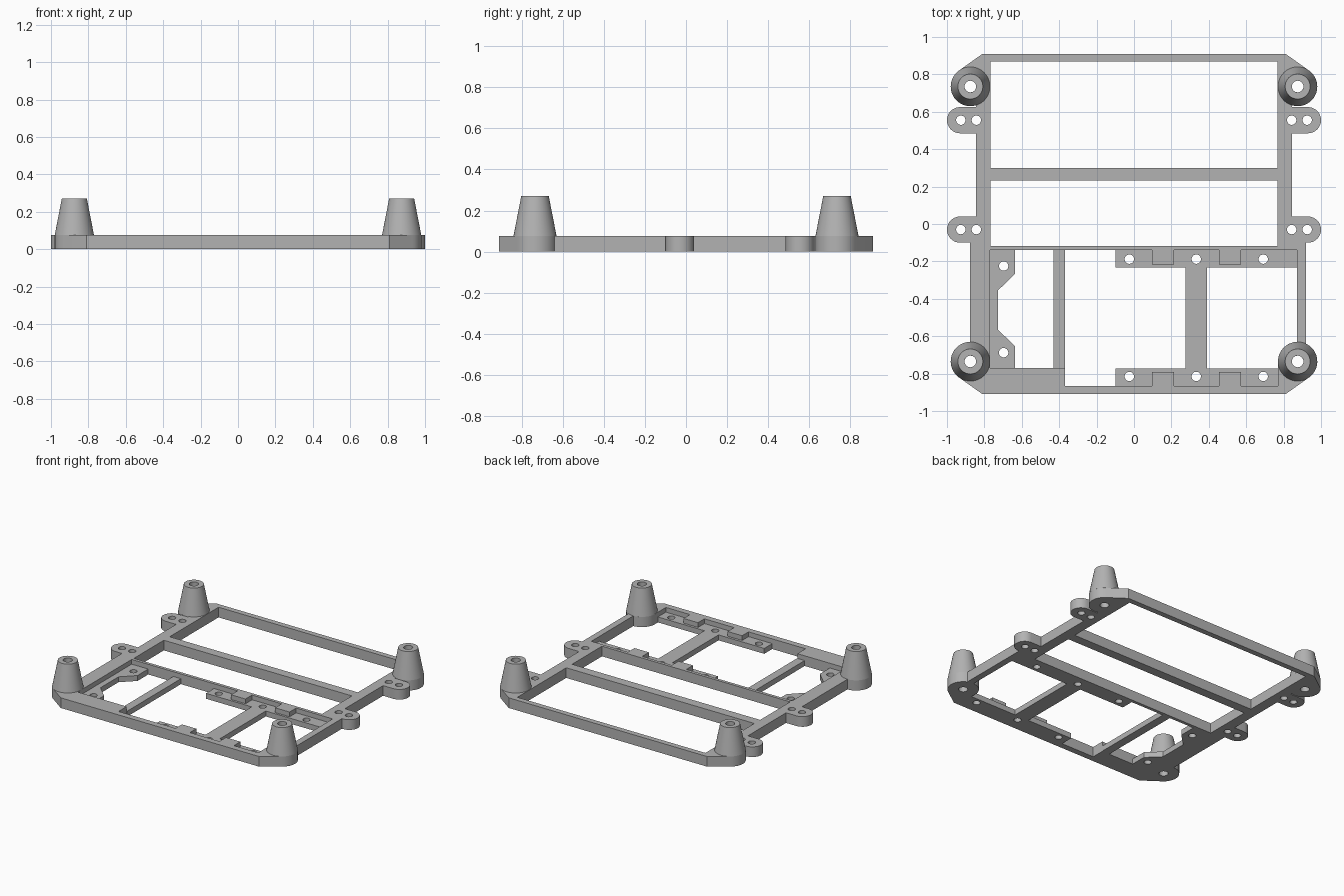
import bpy, bmesh
from math import sin, cos, pi, radians, acos, degrees

if "Cube" in bpy.data.objects:
    bpy.data.objects.remove(bpy.data.objects["Cube"], do_unlink=True)

H, LOW, TOP = 0.075, 0.04, 0.27          # frame, shelf and post heights
PX, PY, PR = 0.875, 0.735, 0.105         # post position and base radius
HOLE, BORE = 0.025, 0.031
TABX, TABR, TABS = 0.93, 0.07, (-0.03, 0.555)

grey = bpy.data.materials.new("light_grey")
grey.use_nodes = True
colour = (0.45, 0.45, 0.45, 1)
grey.diffuse_color = colour
grey.node_tree.nodes["Principled BSDF"].inputs["Base Color"].default_value = colour


def arc(cx, cy, r, a, b, n=16):
    return [(cx + r * cos(radians(a + (b - a) * i / n)),
             cy + r * sin(radians(a + (b - a) * i / n))) for i in range(n + 1)]


def circle(cx, cy, r, n=32):
    return arc(cx, cy, r, 0, 360, n)[:-1]


def rect(x0, x1, y0, y1):
    return [(x0, y0), (x1, y0), (x1, y1), (x0, y1)]


def finish(ob):
    ob.data.materials.clear()
    ob.data.materials.append(grey)
    bpy.ops.object.select_all(action="DESELECT")
    ob.select_set(True)
    bpy.context.view_layer.objects.active = ob
    bpy.ops.object.shade_smooth_by_angle(angle=radians(30))


def plate(name, loops, z0, z1):
    """Flat slab: first loop is the outline, the others are holes."""
    cu = bpy.data.curves.new(name + "_outline", "CURVE")
    cu.dimensions = "2D"
    cu.fill_mode = "BOTH"
    cu.extrude = (z1 - z0) / 2
    for pts in loops:
        sp = cu.splines.new("POLY")
        sp.points.add(len(pts) - 1)
        for p, (x, y) in zip(sp.points, pts):
            p.co = (x, y, 0, 1)
        sp.use_cyclic_u = True
    tmp = bpy.data.objects.new(name + "_outline", cu)
    bpy.context.collection.objects.link(tmp)
    dg = bpy.context.evaluated_depsgraph_get()
    me = bpy.data.meshes.new_from_object(tmp.evaluated_get(dg))
    bpy.data.objects.remove(tmp, do_unlink=True)
    bm = bmesh.new()
    bm.from_mesh(me)
    bmesh.ops.remove_doubles(bm, verts=bm.verts, dist=0.0002)
    bmesh.ops.translate(bm, verts=bm.verts, vec=(0, 0, (z0 + z1) / 2))
    bmesh.ops.recalc_face_normals(bm, faces=bm.faces)
    bm.to_mesh(me)
    bm.free()
    me.name = name
    ob = bpy.data.objects.new(name, me)
    bpy.context.collection.objects.link(ob)
    finish(ob)


def post(name, x, y):
    """Hollow tapered post turned from its profile."""
    prof = [(PR, H), (0.067, TOP), (BORE, TOP), (BORE, H)]
    bm = bmesh.new()
    vs = [bm.verts.new((r, 0, z)) for r, z in prof]
    es = [bm.edges.new((vs[i], vs[(i + 1) % 4])) for i in range(4)]
    bmesh.ops.spin(bm, geom=vs + es, cent=(0, 0, 0), axis=(0, 0, 1),
                   angle=2 * pi, steps=40)
    bmesh.ops.remove_doubles(bm, verts=bm.verts, dist=0.0002)
    bmesh.ops.recalc_face_normals(bm, faces=bm.faces)
    me = bpy.data.meshes.new(name)
    bm.to_mesh(me)
    bm.free()
    ob = bpy.data.objects.new(name, me)
    ob.location = (x, y, 0)
    bpy.context.collection.objects.link(ob)
    finish(ob)


def side(xlow, xhigh=0.845):
    """Right-hand half of the frame outline, from front to back."""
    pts = [(0.81, -0.91)]
    pts += arc(PX, -PY, PR, -57, degrees(acos((xlow - PX) / PR)))
    pts += [(xlow, TABS[0] - TABR)]
    pts += arc(TABX, TABS[0], TABR, -90, 90)
    pts += [(xhigh, TABS[0] + TABR), (xhigh, TABS[1] - TABR)]
    pts += arc(TABX, TABS[1], TABR, -90, 90)
    pts += [(xhigh, TABS[1] + TABR)]
    pts += arc(PX, PY, PR, -106.6, 57)
    return pts + [(0.81, 0.91)]


# Main frame with screw tabs
outline = side(0.919) + [(-x, y) for x, y in reversed(side(0.877))]
bay = [(-0.77, -0.14), (0.871, -0.14)]
bay += arc(PX, -PY, PR, 92, 180)
bay += [(0.77, -0.865), (-0.37, -0.865), (-0.37, -0.77), (-0.77, -0.77)]
loops = [outline, rect(-0.768, 0.768, 0.3, 0.87),
         rect(-0.768, 0.768, -0.117, 0.232), bay]
for s in (-1, 1):
    for ty in TABS:
        loops += [circle(s * x, ty, HOLE) for x in (0.926, 0.843)]
    loops += [circle(s * PX, y, BORE) for y in (-PY, PY)]
plate("frame", loops, 0, H)

# Corner posts
for sx, lr in ((1, "left"), (-1, "right")):
    for sy, fb in ((-1, "front"), (1, "back")):
        post(f"post_{fb}_{lr}", sx * PX, sy * PY)

# Low bracket with two screw ears
ears = [(-0.77, -0.14), (-0.77, -0.77), (-0.635, -0.77), (-0.635, -0.655),
        (-0.727, -0.565), (-0.727, -0.355), (-0.635, -0.265), (-0.635, -0.14)]
plate("ear_bracket", [ears] + [circle(-0.697, y, HOLE) for y in (-0.225, -0.688)],
      0, LOW)

# Low cross bar
plate("cross_bar", [rect(-0.43, -0.368, -0.77, -0.14)], 0, LOW)

# Low double shelf joined by a wide bar
shelf = [(-0.098, -0.14), (-0.098, -0.233), (0.275, -0.233), (0.275, -0.772),
         (-0.098, -0.772), (-0.098, -0.865), (0.77, -0.865), (0.77, -0.772),
         (0.39, -0.772), (0.39, -0.233), (0.871, -0.233), (0.871, -0.14)]
screws = [circle(x, y, HOLE) for x in (-0.025, 0.333, 0.691) for y in (-0.188, -0.815)]
plate("shelf", [shelf] + screws, 0, LOW)

# Raised locating blocks on the shelf
for i, x in enumerate((0.095, 0.455)):
    plate(f"back_block_{i + 1}", [rect(x, x + 0.118, -0.217, -0.14)], LOW, H)
    plate(f"front_block_{i + 1}", [rect(x, x + 0.118, -0.865, -0.79)], LOW, H)
